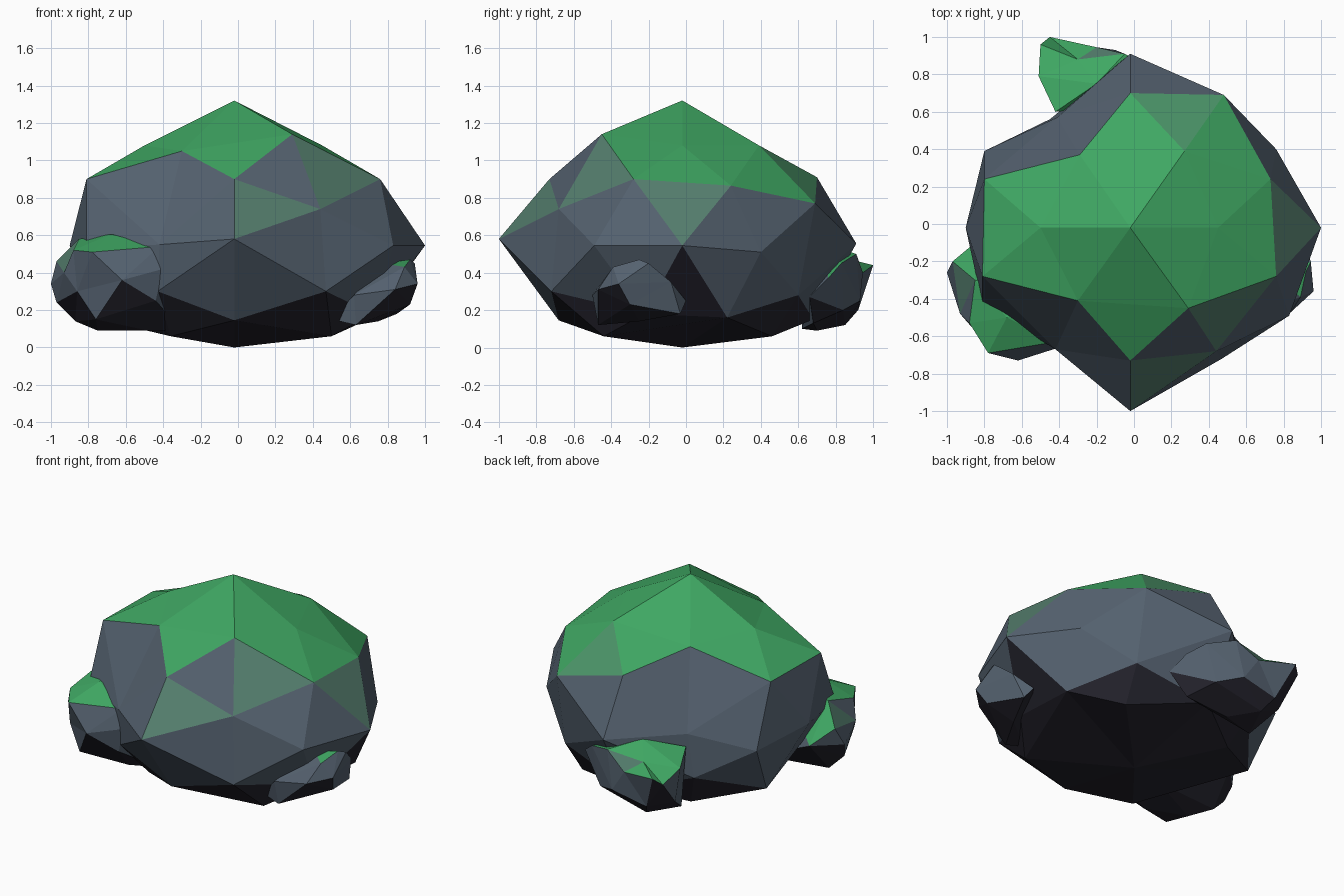
import bpy, bmesh
from mathutils import Vector


def make_mat(name, rgb):
    m = bpy.data.materials.new(name)
    m.diffuse_color = (*rgb, 1)
    return m


GREY, GREEN, PALE, SOFT, DARK = range(5)
MATS = [make_mat("slate grey", (0.090, 0.121, 0.160)),
        make_mat("moss green", (0.050, 0.39, 0.125)),
        make_mat("faded moss", (0.090, 0.21, 0.155)),
        make_mat("soft moss", (0.072, 0.30, 0.14)),
        make_mat("dark underside", (0.018, 0.017, 0.026))]


def make_rock(name, points, radii, colour_rule):
    """Faceted closed rock: wrap the points round an ellipsoid, then move them to place."""
    pts = [Vector(p) for p in points]
    lo = Vector([min(p[i] for p in pts) for i in range(3)])
    hi = Vector([max(p[i] for p in pts) for i in range(3)])
    mid = (lo + hi) / 2
    bm = bmesh.new()
    home = {}
    for p in pts:
        d = p - mid
        d = Vector([d[i] / radii[i] for i in range(3)]).normalized()
        home[bm.verts.new(d)] = p
    bmesh.ops.convex_hull(bm, input=bm.verts[:])
    bmesh.ops.recalc_face_normals(bm, faces=bm.faces[:])
    for v, p in home.items():
        v.co = p
    bm.normal_update()
    for f in bm.faces:
        f.material_index = colour_rule(f)
    me = bpy.data.meshes.new(name)
    bm.to_mesh(me)
    bm.free()
    for m in MATS:
        me.materials.append(m)
    ob = bpy.data.objects.new(name, me)
    bpy.context.collection.objects.link(ob)
    return ob


# Faded moss patches on the main boulder
PATCHES = [(Vector((.13, -.80, .74)), PALE), (Vector((.50, -.47, .93)), PALE),
           (Vector((.83, -.02, .77)), PALE), (Vector((.24, .59, .92)), SOFT)]


def boulder_colour(f):
    c = f.calc_center_median()
    for p, colour in PATCHES:
        if (c - p).length < 0.07:
            return colour
    if min(v.co.z for v in f.verts) > 0.76:
        return GREEN
    return DARK if f.normal.z < -0.4 and c.z < 0.3 else GREY


def stone_colour(moss_from):
    """Moss on upward faces above a height, dark on downward faces."""
    def rule(f):
        n, z = f.normal.z, f.calc_center_median().z
        if z > moss_from and n > 0.5:
            return GREEN if n > 0.62 else PALE
        return DARK if n < -0.4 else GREY
    return rule


# Main boulder: crown, shoulder, belly, then underside
make_rock("main_boulder", [
    (-.02, -.02, 1.32),
    (-.50, -.02, 1.08), (-.30, -.41, 1.05), (.29, -.45, 1.14), (.45, -.02, 1.08),
    (.27, .39, 1.08), (-.29, .37, 1.05),
    (-.02, -.73, .90), (-.81, -.28, .90), (-.80, .24, .90), (-.02, .70, .91),
    (.48, .69, .77), (.73, .24, .865), (.76, -.28, .90), (.44, -.68, .74),
    (-.02, -1.0, .58), (-.42, -.67, .55), (-.81, -.43, .53), (-.90, -.02, .545),
    (-.80, .39, .49), (-.41, .57, .57), (-.02, .91, .555), (.76, .40, .51),
    (1.0, -.02, .545), (.83, -.49, .545),
    (.47, -.72, .30), (-.43, -.64, .30), (-.45, .56, .28), (.48, .60, .28),
    (-.02, -.68, .145), (-.74, .20, .15), (-.02, .68, .15), (.72, .22, .16),
    (.72, -.22, .18),
    (.50, -.44, .06), (-.36, -.44, .06), (.45, .46, .06), (-.36, .46, .06),
    (-.02, -.02, 0)], (.95, .95, .66), boulder_colour)

# Large mossy stone at the front left
make_rock("front_left_stone", [
    (-.88, -.53, .52), (-.78, -.69, .51), (-.42, -.63, .54), (-.45, -.40, .57),
    (-.68, -.50, .605), (-.85, -.30, .58), (-.97, -.20, .46), (-1, -.26, .34),
    (-.93, -.48, .40), (-.86, -.56, .30), (-.62, -.73, .36), (-.40, -.66, .42),
    (-.44, -.64, .25), (-.97, -.30, .24), (-.76, -.60, .15), (-.48, -.48, .09),
    (-.30, -.40, .09), (-.38, -.22, .12),
    (-.75, -.38, .09), (-.87, -.28, .14), (-.85, -.10, .35)],
    (.3, .32, .26), stone_colour(.4))

# Pointed stone at the back, running along under the main boulder
make_rock("back_stone", [
    (-.45, 1.0, .44), (-.50, .96, .40), (-.51, .79, .45), (-.42, .60, .50),
    (-.30, .88, .47), (-.20, .945, .40), (-.05, .91, .50), (-.20, .75, .55),
    (-.10, .93, .25), (-.35, .92, .20), (-.48, .80, .22), (-.30, .85, .12),
    (-.15, .70, .09), (-.40, .62, .10), (.05, .84, .20),
    (.12, .83, .45), (.22, .76, .37), (.27, .66, .27), (.15, .68, .13)],
    (.38, .2, .23), stone_colour(.4))

# Small stone at the right
make_rock("right_stone", [
    (.945, -.20, .45), (.89, -.39, .43), (.92, -.25, .47), (.96, -.36, .34),
    (.84, -.47, .31), (.78, -.30, .45), (.90, -.08, .35), (.80, 0, .25),
    (.62, -.50, .28), (.92, -.30, .23), (.85, -.03, .18), (.63, -.47, .12),
    (.75, -.25, .14), (.50, -.45, .15)],
    (.23, .25, .18), stone_colour(.42))
